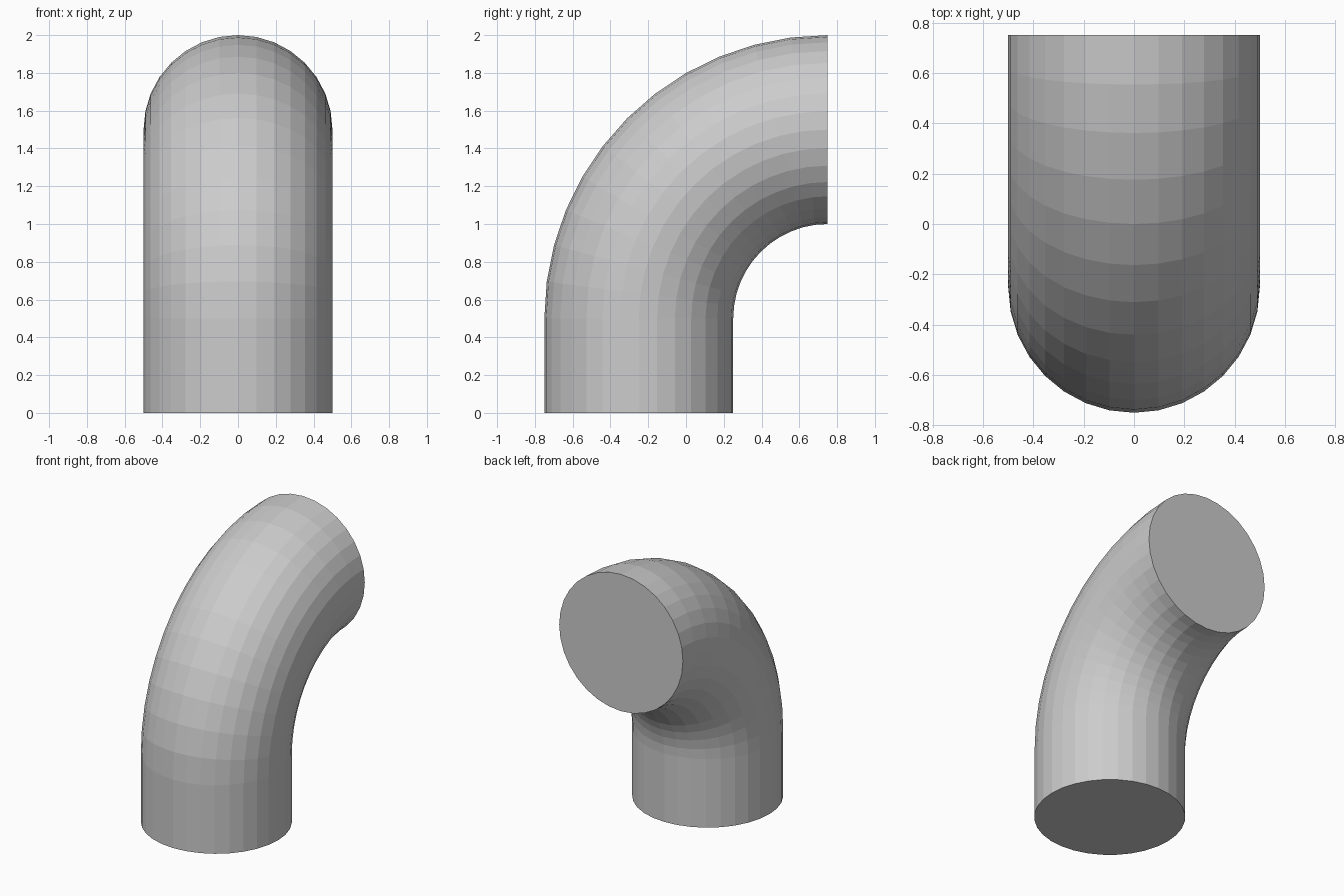
import bpy, bmesh
from math import sin, cos, pi

if "Cube" in bpy.data.objects:
    bpy.data.objects.remove(bpy.data.objects["Cube"])

SIDES, STEPS = 32, 12        # round sections, bend segments
R, BEND = 0.5, 1.0           # pipe radius, centreline bend radius
PIVOT_Y, PIVOT_Z = 0.75, 0.5

bm = bmesh.new()


def ring(angle, z_base):
    """Circle of pipe section, swung around the bend pivot by angle."""
    verts = []
    for i in range(SIDES):
        t = 2 * pi * i / SIDES
        d = BEND + R * cos(t)
        verts.append(bm.verts.new((R * sin(t),
                                   PIVOT_Y - d * cos(angle),
                                   z_base + d * sin(angle))))
    return verts


# Straight foot, then the quarter bend
rings = [ring(0, 0)]
rings += [ring(pi / 2 * k / STEPS, PIVOT_Z) for k in range(STEPS + 1)]
for a, b in zip(rings, rings[1:]):
    for i in range(SIDES):
        j = (i + 1) % SIDES
        bm.faces.new((a[i], a[j], b[j], b[i]))

# Flat end caps
bm.faces.new(rings[0])
bm.faces.new(rings[-1])
bmesh.ops.recalc_face_normals(bm, faces=bm.faces)

mesh = bpy.data.meshes.new("pipe_elbow")
bm.to_mesh(mesh)
bm.free()
bpy.context.collection.objects.link(bpy.data.objects.new("pipe_elbow", mesh))
